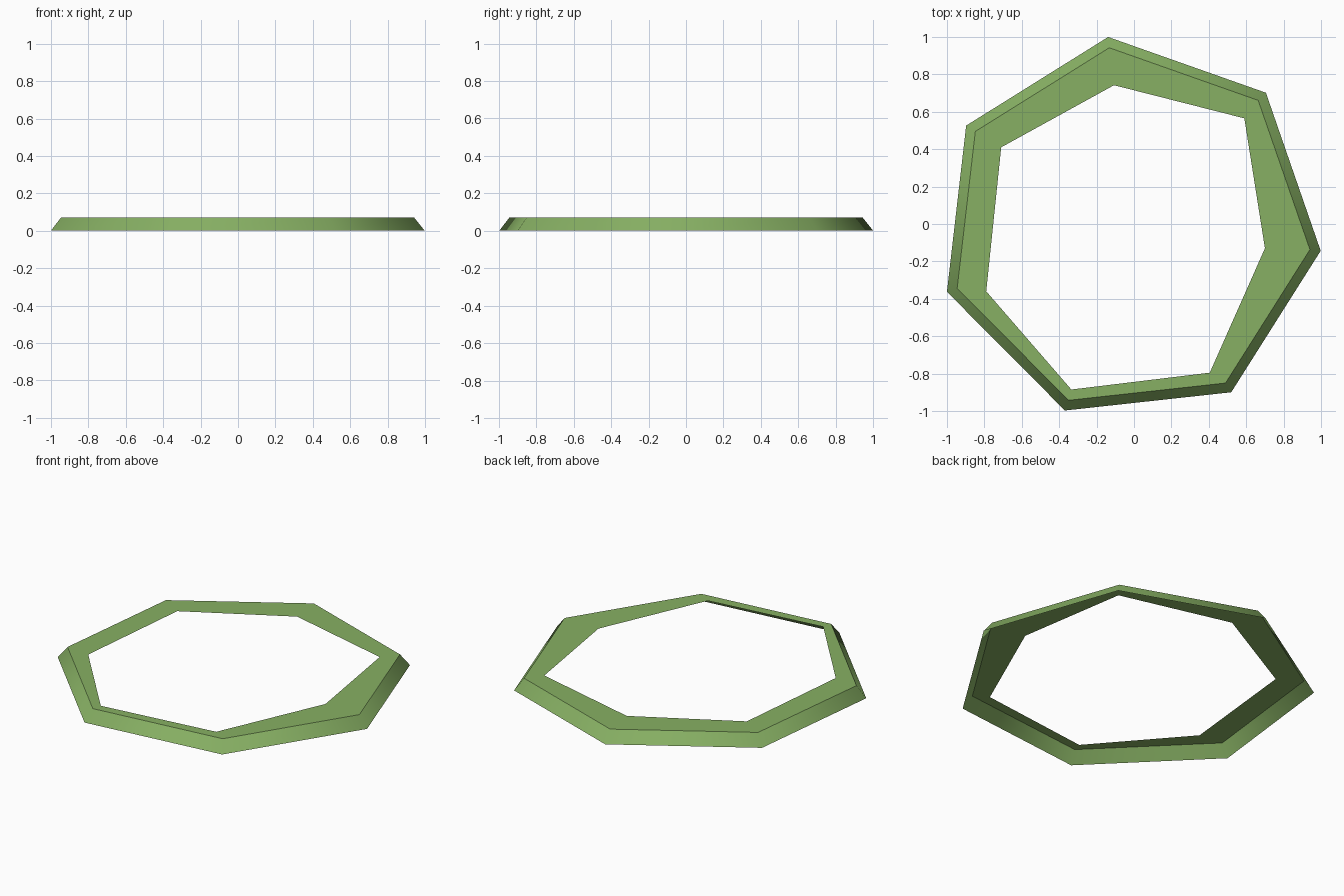
import bpy, bmesh, math

if "Cube" in bpy.data.objects:
    bpy.data.objects.remove(bpy.data.objects["Cube"])

CX, CY, SIDES, START = -0.026, -0.025, 7, math.radians(-6.6)
HEIGHT = 0.072

# irregular edge of the opening, same corner order as the outer heptagon
OPENING = [(0.70, -0.13), (0.59, 0.565), (-0.107, 0.742), (-0.71, 0.41),
           (-0.79, -0.36), (-0.335, -0.885), (0.405, -0.795)]

green = bpy.data.materials.new("leaf green")
green.diffuse_color = (0.243, 0.434, 0.126, 1)
green.use_nodes = True
green.node_tree.nodes["Principled BSDF"].inputs["Base Color"].default_value = green.diffuse_color


def heptagon(radius):
    return [(CX + radius * math.cos(START + i * math.tau / SIDES),
             CY + radius * math.sin(START + i * math.tau / SIDES)) for i in range(SIDES)]


bm = bmesh.new()


def ring(points, z):
    return [bm.verts.new((x, y, z)) for x, y in points]


def bridge(a, b):
    for i in range(SIDES):
        j = (i + 1) % SIDES
        bm.faces.new((a[i], a[j], b[j], b[i]))


# sloped outer wall and flat top rim, open underneath
base = ring(heptagon(1.031), 0)
rim = ring(heptagon(0.973), HEIGHT)
opening = ring(OPENING, HEIGHT)
bridge(base, rim)
bridge(rim, opening)

mesh = bpy.data.meshes.new("heptagonal_rim")
bm.to_mesh(mesh)
bm.free()
mesh.materials.append(green)
obj = bpy.data.objects.new("heptagonal_rim", mesh)
bpy.context.collection.objects.link(obj)

# wall corners smooth, edge between wall and top sharp
bpy.context.view_layer.objects.active = obj
obj.select_set(True)
bpy.ops.object.shade_smooth_by_angle(angle=math.radians(44))
